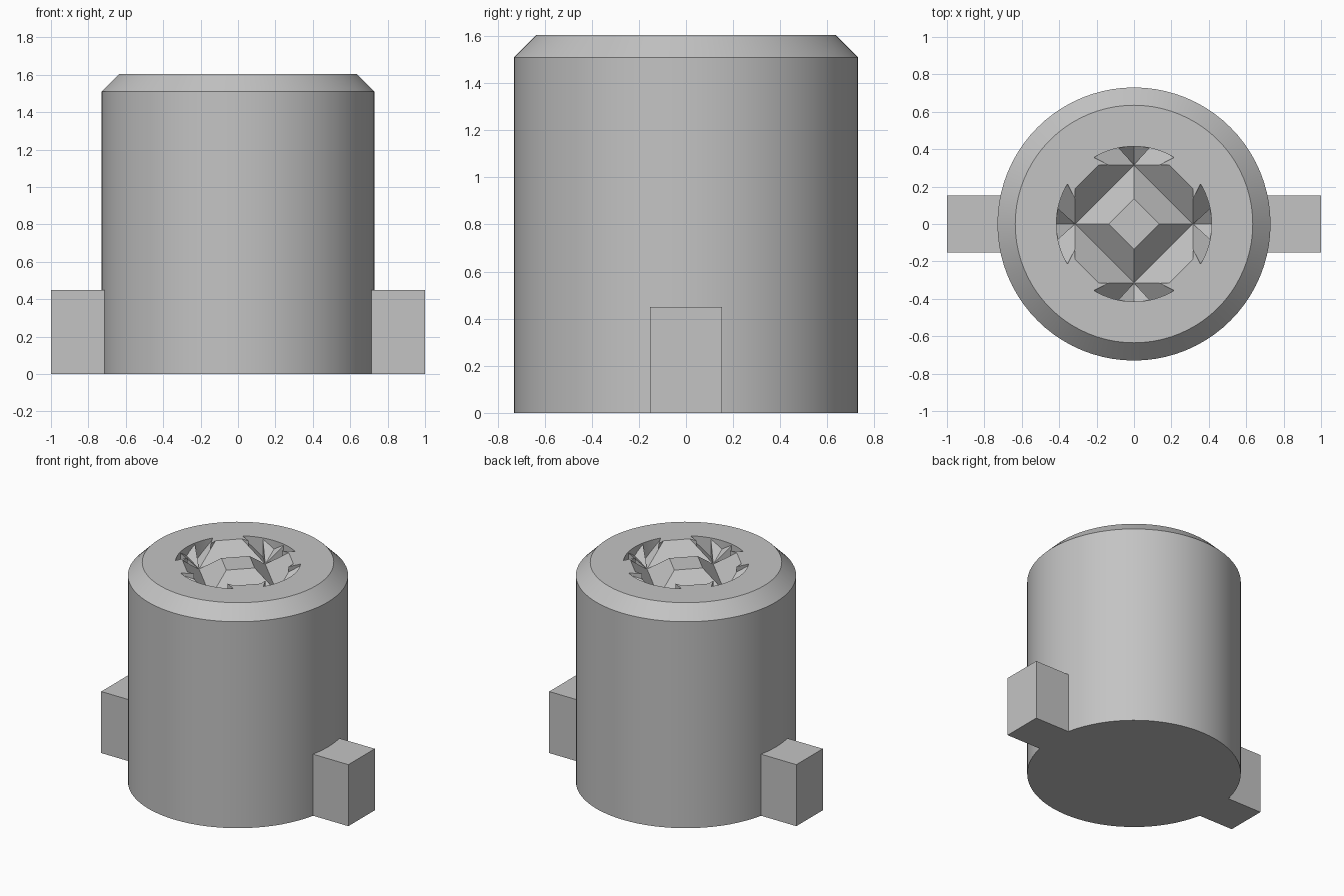
import bpy, bmesh
from math import sin, cos, radians, pi
from mathutils import Matrix, Vector

cube = bpy.data.objects.get("Cube")
if cube:
    bpy.data.objects.remove(cube, do_unlink=True)

grey = bpy.data.materials.new("plain_grey")
grey.use_nodes = True
COLOUR = (0.55, 0.55, 0.55, 1)
grey.diffuse_color = COLOUR
grey.node_tree.nodes["Principled BSDF"].inputs["Base Color"].default_value = COLOUR

TOP, SHOULDER = 1.605, 1.51
R_BODY, R_TOP, R_SLOT = 0.73, 0.635, 0.415
VALLEY, DEPTH, RIM = 0.315, 0.134, 0.505
SLOPE = DEPTH / (RIM - VALLEY)


def finish(name, bm):
    bmesh.ops.recalc_face_normals(bm, faces=bm.faces)
    mesh = bpy.data.meshes.new(name)
    bm.to_mesh(mesh)
    bm.free()
    obj = bpy.data.objects.new(name, mesh)
    bpy.context.collection.objects.link(obj)
    mesh.materials.append(grey)
    return obj


def arc(radius, z, start, end, steps):
    angles = [radians(start + (end - start) * i / steps) for i in range(steps + 1)]
    return [Vector((radius * cos(a), radius * sin(a), z)) for a in angles]


def at(p, z):
    return Vector((p[0], p[1], z))


def wall_z(p):
    # Sloping recess wall rising towards the diagonal
    return min(TOP, TOP - DEPTH + SLOPE * (p[0] + p[1] - VALLEY))


def pocket_z(p):
    # Floor of the pocket beyond the recess corner
    return min(TOP, TOP - DEPTH + SLOPE * (p[0] - p[1] + VALLEY))


# One eighth of the body, repeated by mirroring and turning
faces = []
rings = [arc(r, z, 90, 45, 10) for r, z in
         ((R_BODY, 0), (R_BODY, SHOULDER), (R_TOP, TOP))]
for low, high in zip(rings, rings[1:]):
    for i in range(10):
        faces.append([low[i], low[i + 1], high[i + 1], high[i]])
faces.append([Vector((0, 0, 0))] + rings[0])

# Recess outline
slot = arc(R_SLOT, TOP, 90, 59, 8)
split = 3
corner = Vector((0, VALLEY, TOP - DEPTH))
edge = Vector((0.134, VALLEY, TOP))
bevel = Vector((RIM - VALLEY, VALLEY, TOP))
diagonal = Vector((RIM / 2, RIM / 2, TOP))
edge_low = at(edge, pocket_z(edge))
faces.append(rings[2] + [diagonal, bevel, edge] + slot[::-1])

# Sloping walls, raised centre and its flat tip
valley_mid = Vector((VALLEY / 2, VALLEY / 2, TOP - DEPTH))
tip_z = TOP - 0.006
tip = Vector((0, 0.135, tip_z))
tip_mid = Vector((0.0675, 0.0675, tip_z))
faces += [[corner, edge_low, bevel, diagonal, valley_mid],
          [corner, valley_mid, tip_mid, tip],
          [tip, tip_mid, Vector((0, 0, tip_z))],
          [edge_low, edge, bevel]]

# Pocket floors and upright pocket walls
high = [at(p, wall_z(p)) for p in slot[:split + 1]]
low = [at(p, pocket_z(p)) for p in slot[split:]]
faces += [[corner] + high, [corner] + low + [edge_low],
          [corner, low[0], high[-1]],
          [edge_low, low[-1], slot[-1], edge]]
for floor, rim in ((high, slot[:split + 1]), (low, slot[split:])):
    for i in range(len(floor) - 1):
        faces.append([floor[i], floor[i + 1], rim[i + 1], rim[i]])

bm = bmesh.new()
for quarter in range(4):
    turn = Matrix.Rotation(quarter * pi / 2, 4, 'Z')
    for side in (1, -1):
        for face in faces:
            points = [turn @ Vector((side * p.x, p.y, p.z)) for p in face]
            bm.faces.new([bm.verts.new(p) for p in points[::side]])
bmesh.ops.remove_doubles(bm, verts=bm.verts, dist=0.0005)
body = finish("body_with_recess", bm)
bpy.ops.object.select_all(action='DESELECT')
body.select_set(True)
bpy.context.view_layer.objects.active = body
bpy.ops.object.shade_smooth_by_angle(angle=radians(25))

# Side lugs
for name, side in (("left_lug", 1), ("right_lug", -1)):
    bm = bmesh.new()
    bmesh.ops.create_cube(bm, size=1)
    bmesh.ops.scale(bm, vec=(0.35, 0.305, 0.45), verts=bm.verts)
    bmesh.ops.translate(bm, vec=(side * 0.825, 0, 0.225), verts=bm.verts)
    finish(name, bm)
